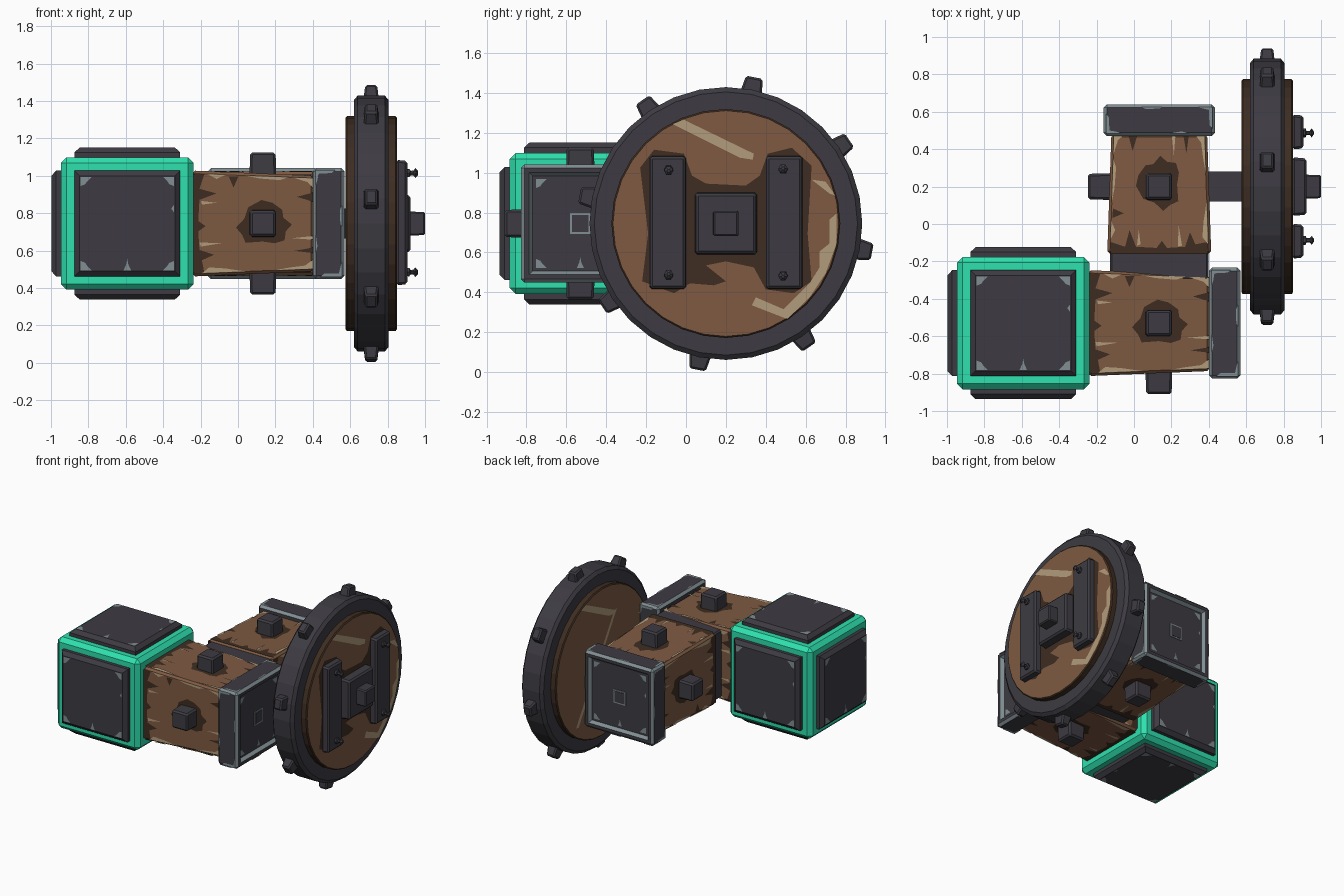
import bpy, bmesh, math
from mathutils import Matrix, Vector

if "Cube" in bpy.data.objects:
    bpy.data.objects.remove(bpy.data.objects["Cube"])


def material(name, r, g, b):
    lin = [((c / 255 + 0.055) / 1.055) ** 2.4 for c in (r, g, b)]
    m = bpy.data.materials.new(name)
    m.diffuse_color = (*lin, 1)
    m.use_nodes = True
    m.node_tree.nodes["Principled BSDF"].inputs["Base Color"].default_value = m.diffuse_color
    return m


TEAL = material("teal_paint", 46, 225, 175)
METAL = material("dark_metal", 61, 59, 66)
GREY = material("worn_grey", 128, 142, 146)
WOOD = material("brown_wood", 126, 90, 66)
DARK = material("dark_wood", 62, 45, 33)
TAN = material("tan_scratch", 178, 156, 124)
X, Y, Z = Vector((1, 0, 0)), Vector((0, 1, 0)), Vector((0, 0, 1))


def frame(origin, n):
    """Matrix whose local z points along n."""
    n = Vector(n)
    u = X if abs(n.z) > 0.9 else Z.cross(n).normalized()
    m = Matrix((u, n.cross(u), n)).transposed().to_4x4()
    m.translation = Vector(origin)
    return m


def finish(name, bm, mats, matrix, fix_normals=True):
    if fix_normals:
        bmesh.ops.recalc_face_normals(bm, faces=bm.faces)
    bm.transform(matrix)
    me = bpy.data.meshes.new(name)
    bm.to_mesh(me)
    bm.free()
    for m in mats:
        me.materials.append(m)
    ob = bpy.data.objects.new(name, me)
    bpy.context.collection.objects.link(ob)
    return ob


def block(name, origin, n, base, top, depth, mat, bevel=0.0, edge=None, recess=False):
    """Tapered block growing along n; base and top are half sizes (a, b)."""
    bm = bmesh.new()
    bmesh.ops.create_cube(bm, size=2)
    for v in bm.verts:
        h = top if v.co.z > 0 else base
        v.co = (v.co.x * h[0], v.co.y * h[1], depth if v.co.z > 0 else 0)
    if bevel:
        bmesh.ops.bevel(bm, geom=bm.edges[:], offset=bevel, segments=1, profile=0.5,
                        affect='EDGES', material=1 if edge else 0)
    if recess:
        face = max(bm.faces, key=lambda f: f.calc_center_median().z)
        bmesh.ops.inset_individual(bm, faces=[face], thickness=0.032)
        ring = bmesh.ops.inset_individual(bm, faces=[face], thickness=0.024, depth=-0.025)
        for f in ring["faces"]:
            f.material_index = 1
        face.material_index = 0
    return finish(name, bm, [mat] + ([edge] if edge else []), frame(origin, n))


def lathe(name, origin, n, profile, mats, rule=None, sides=32, closed=False):
    """Turned part: profile of (height, radius) around the axis n."""
    bm = bmesh.new()
    rings = [[bm.verts.new((r * math.cos(t), r * math.sin(t), h))
              for t in (math.tau * i / sides for i in range(sides))] for h, r in profile]
    pairs = list(zip(rings, rings[1:])) + ([(rings[-1], rings[0])] if closed else [])
    for a, b in pairs:
        for i in range(sides):
            j = (i + 1) % sides
            bm.faces.new((a[i], a[j], b[j], b[i]))
    if not closed:
        bm.faces.new(rings[0])
        bm.faces.new(rings[-1])
    bmesh.ops.recalc_face_normals(bm, faces=bm.faces)
    if rule:
        for f in bm.faces:
            f.material_index = rule(f)
    return finish(name, bm, mats, frame(origin, n))


def decals(name, polys, mat, matrix, place):
    """Flat paint marks; place turns (u, v) into local (point, normal)."""
    bm = bmesh.new()
    for poly in polys:
        pts = [place(u, v) for u, v in poly]
        f = bm.faces.new([bm.verts.new(p) for p, _ in pts])
        f.normal_update()
        if f.normal.dot(pts[0][1]) < 0:
            f.normal_flip()
    return finish(name, bm, [mat], matrix, False)


def flat(h, s=1.0):
    return lambda u, v: (Vector((u * s, v * s, h)), Z)


# ---- paint marks for the wooden arms: (along, across) ----
ARM_DARK = [
    [(0, -.94), (.1, -.94), (.06, -.66), (.2, -.58), (.06, -.45), (.05, -.05), (.11, .05),
     (.05, .15), (.06, .5), (.18, .6), (.08, .7), (.1, .94), (0, .94)],
    [(.36, .08), (.41, .22), (.44, .38), (.58, .36), (.68, .40), (.76, .34), (.77, .16),
     (.82, .02), (.75, -.12), (.74, -.28), (.66, -.42), (.57, -.47), (.46, -.32), (.43, -.1)],
    [(1, .62), (.84, .56), (1, .5)],
    [(1, -.45), (.86, -.55), (1, -.65)],
    [(.3, -.92), (.34, -.7), (.38, -.92)]]
ARM_TAN = [
    [(.08, .95), (.46, .95), (.36, .91), (.27, .87), (.14, .84)],
    [(.66, .95), (1, .95), (1, .74), (.93, .87), (.8, .9)],
    [(.12, -.95), (.28, -.95), (.2, -.86)],
    [(.42, -.95), (.8, -.95), (.72, -.88), (.55, -.9)],
    [(.82, -.95), (1, -.95), (1, -.72), (.95, -.86)],
    [(.06, .36), (.24, .38), (.07, .44)],
    [(.08, -.36), (.2, -.4), (.07, -.43)],
    [(.82, .3), (1, .26), (1, .34)]]


def arm(name, origin, n, length, a0, a1):
    block(name, origin, n, (a0, a0), (a1, a1), length, WOOD, 0.015)
    for k in range(4):
        turn = Matrix.Rotation(k * math.pi / 2, 3, 'Z')

        def place(u, v, e=0.0):
            h = a0 + (a1 - a0) * u
            return turn @ Vector((h + 0.003 + e, v * h, u * length)), turn @ X
        decals(f"{name}_stain_{k}", ARM_DARK, DARK, frame(origin, n), place)
        decals(f"{name}_scratch_{k}", ARM_TAN, TAN, frame(origin, n),
               lambda u, v: place(u, v, 0.002))


# worn corner marks for a square panel of half size 0.25
CORNERS = []
for sx, sy in ((1, 1), (-1, 1), (-1, -1), (1, -1)):
    CORNERS.append([(sx * .25, sy * .25), (sx * .19, sy * .25), (sx * .215, sy * .225),
                    (sx * .225, sy * .21), (sx * .25, sy * .2)])
CORNERS += [[(-.02, -.25), (.02, -.25), (.006, -.22), (0, -.19), (-.006, -.22)],
            [(.25, .06), (.25, .1), (.235, .08)]]
# worn marks for the narrow sides of the end caps: (across, height)
CAP_WEAR = [
    [(-.285, .014), (-.2, .014), (-.23, .024), (-.266, .03), (-.27, .1), (-.285, .12)],
    [(.285, .156), (.2, .156), (.24, .146), (.266, .14), (.268, .06), (.285, .04)],
    [(-.1, .156), (.02, .156), (0, .147), (-.07, .145)],
    [(.05, .014), (.16, .014), (.12, .025)]]


def end_cap(name, origin, n):
    block(name, origin, n, (.297, .297), (.297, .297), .17, METAL, .018, GREY, True)
    c = Vector(origin) + Vector(n) * .144
    block(name + "_square_rim", c, n, (.052, .052), (.052, .052), .006, GREY)
    block(name + "_square", c, n, (.042, .042), (.042, .042), .009, METAL)
    decals(name + "_panel_wear", CORNERS, GREY, frame(c, n), flat(.004, .89))
    for k in range(4):
        turn = Matrix.Rotation(k * math.pi / 2, 3, 'Z')
        decals(f"{name}_side_wear_{k}", CAP_WEAR, GREY, frame(origin, n),
               lambda u, v: (turn @ Vector((.299, u, v)), turn @ X))


def bolt(name, origin, n, depth):
    block(name, origin, n, (.072, .072), (.068, .068), depth, METAL, .012)


CZ = 0.745

# ---- teal hammer cube with dark plates ----
cube = Vector((-.592, -.53, CZ))
block("teal_cube", cube - Z * .354, Z, (.354, .354), (.354, .354), .708, TEAL, .03)
for side, n in (("top", Z), ("bottom", -Z), ("front", -Y), ("back", Y), ("left", -X)):
    base = cube + n * .354
    block("cube_plate_" + side, base, n, (.283, .283), (.283, .283), .026, METAL)
    block("cube_plate_face_" + side, base + n * .026, n, (.283, .283), (.255, .255), .026, METAL)
    decals("plate_wear_" + side, CORNERS, GREY, frame(base, n), flat(.054))

# ---- arm along x, with end cap and bolts ----
arm("front_arm", (-.245, -.53, CZ), X, .65, .283, .256)
end_cap("front_arm_cap", (.40, -.53, CZ), X)
for side, n in (("top", Z), ("bottom", -Z), ("front", -Y)):
    bolt("front_arm_bolt_" + side, Vector((.133, -.53, CZ)) + n * .24, n, .14)

# ---- arm along y, with dark collar, end cap and bolts ----
block("arm_collar", (.135, -.30, CZ), Y, (.262, .262), (.262, .262), .15, METAL, .01)
arm("back_arm", (.135, -.16, CZ), Y, .64, .278, .256)
end_cap("back_arm_cap", (.135, .47, CZ), Y)
for side, n in (("top", Z), ("bottom", -Z), ("left", -X)):
    bolt("back_arm_bolt_" + side, Vector((.133, .2, CZ)) + n * .24, n, .14)
block("axle", (.36, .2, CZ), X, (.08, .08), (.08, .08), .24, METAL)

# ---- wheel: wooden disc, tyre and knobs ----
hub = Vector((0, .2, CZ))
lathe("wheel_disc", hub, X, [(.575, .566), (.582, .574), (.843, .574), (.85, .566)],
      [DARK, WOOD], lambda f: 1 if abs(f.normal.z) > .9 else 0)
lathe("tyre", hub, X, [(.62, .565), (.62, .66), (.64, .684), (.785, .684), (.805, .66),
                       (.805, .565)], [METAL], closed=True)
for i in range(8):
    a = math.radians(34 + 45 * i)
    d = Vector((0, math.cos(a), math.sin(a)))
    block(f"tyre_knob_{i}", hub + X * .712 + d * .66, d, (.042, .056), (.032, .042), .087,
          METAL, .01)

# ---- wheel paint marks (y, z from the hub) ----
upper = [(-.43, .28), (-.36, .37), (-.21, .35), (-.17, .24), (-.1, .2), (.1, .19),
         (.17, .24), (.21, .35), (.33, .38), (.43, .29)]
lower = [(.41, -.05), (.43, -.29), (.34, -.35), (.2, -.33), (.14, -.22), (0, -.19),
         (-.1, -.21), (.0, -.29), (-.06, -.31), (-.18, -.3), (-.26, -.35), (-.42, -.29),
         (-.39, -.05)]
decals("wheel_stain", [upper + lower], DARK, frame(hub, X), flat(.853))
STREAKS = [
    [(-.27, .5), (-.21, .52), (.14, .35), (.135, .32), (.07, .33)],
    [(.43, .22), (.5, .21), (.55, .14), (.52, .15)],
    [(.52, .02), (.555, .05), (.555, -.1), (.5, -.25), (.42, -.37), (.31, -.48), (.13, -.41),
     (.15, -.37), (.29, -.43), (.42, -.3), (.47, -.22), (.47, -.14), (.52, -.1)]]
decals("wheel_scratch", STREAKS, TAN, frame(hub, X), flat(.855))
decals("wheel_back_scratch", STREAKS[:2] + [[(.14, .35), (.17, .35), (-.3, -.4), (-.33, -.39)]],
       TAN, frame(hub + X * .575, -X), flat(.003))

# ---- wheel hardware: two bars with screws, centre plate and pin ----
for s, side in ((-1, "front"), (1, "back")):
    c = hub + Vector((.845, s * .292, .005))
    block("wheel_bar_" + side, c, X, (.093, .335), (.088, .33), .06, METAL, .012)
    for t, end in ((1, "top"), (-1, "bottom")):
        lathe(f"bar_screw_{side}_{end}", c + Vector((.055, -s * .005, t * .265)),
              (X + Z * t * .1 * s).normalized(),
              [(0, .024), (.018, .024), (.022, .011), (.04, .011), (.05, .024), (.062, .008)],
              [METAL], sides=6)
block("hub_plate", hub + X * .845, X, (.157, .157), (.15, .15), .078, METAL, .012)
block("hub_pin", hub + X * .9, X, (.064, .064), (.062, .062), .1, METAL, .008)
